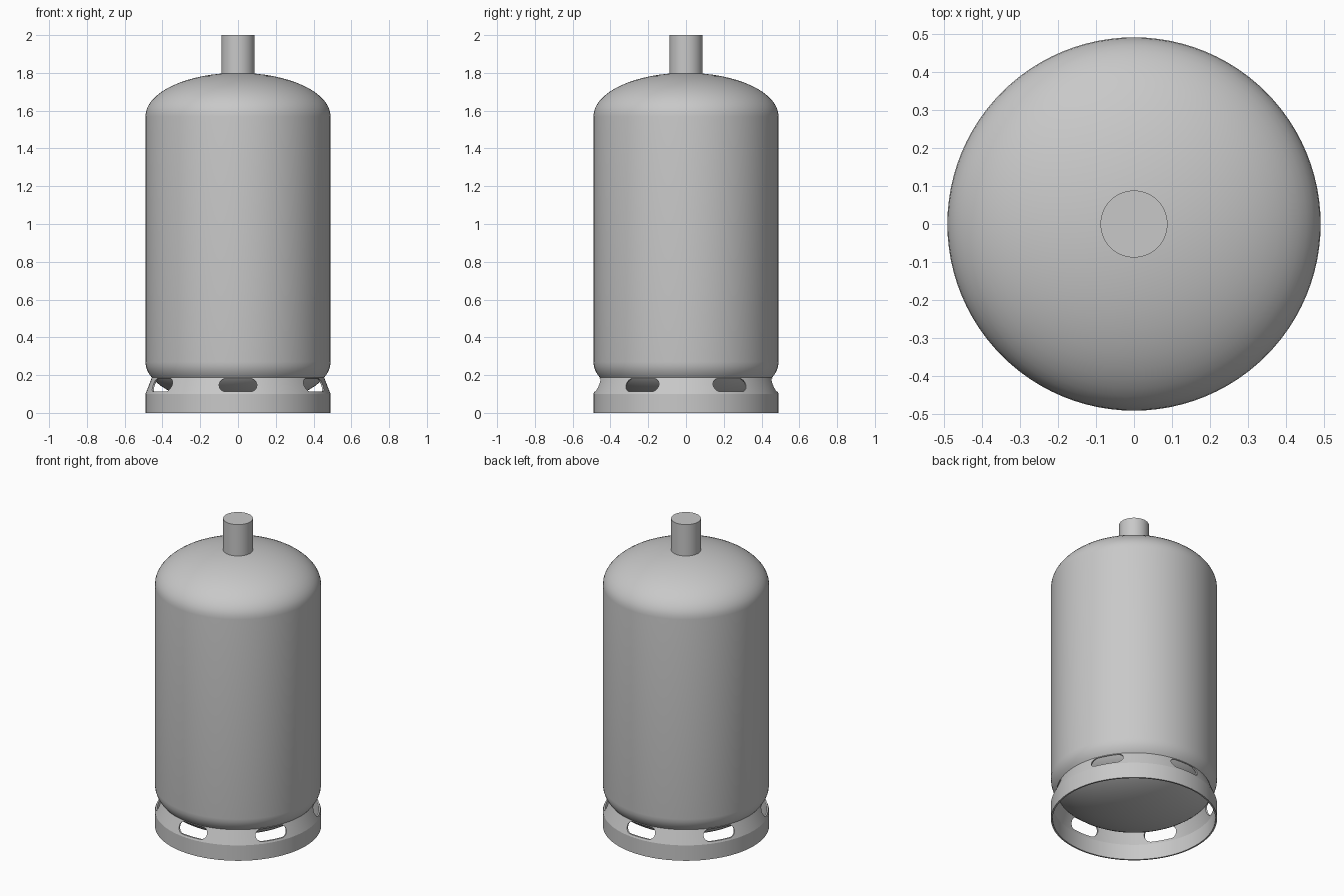
import bpy, bmesh, math
from mathutils import Matrix

cube = bpy.data.objects.get("Cube")
if cube:
    bpy.data.objects.remove(cube)

grey = bpy.data.materials.new("grey paint")
grey.use_nodes = True
GREY = (0.58, 0.58, 0.58, 1)
grey.diffuse_color = GREY
grey.node_tree.nodes["Principled BSDF"].inputs["Base Color"].default_value = GREY

R, CAP = 0.49, 0.23          # body radius, end cap height
LOW, HIGH = 0.27, 1.57       # ends of the straight wall


def finish(name, bm):
    bmesh.ops.recalc_face_normals(bm, faces=bm.faces)
    mesh = bpy.data.meshes.new(name)
    bm.to_mesh(mesh)
    bm.free()
    mesh.materials.append(grey)
    obj = bpy.data.objects.new(name, mesh)
    bpy.context.collection.objects.link(obj)
    return obj


def lathe(name, profile, closed=False, steps=96):
    """Spin (radius, height) points about the vertical axis."""
    bm = bmesh.new()
    verts = [bm.verts.new((r, 0, z)) for r, z in profile]
    edges = [bm.edges.new(pair) for pair in zip(verts, verts[1:])]
    if closed:
        edges.append(bm.edges.new((verts[-1], verts[0])))
    bmesh.ops.spin(bm, geom=verts + edges, axis=(0, 0, 1), cent=(0, 0, 0),
                   angle=math.tau, steps=steps)
    bmesh.ops.remove_doubles(bm, verts=bm.verts, dist=1e-5)
    return finish(name, bm)


def smooth(obj, angle):
    bpy.ops.object.select_all(action='DESELECT')
    obj.select_set(True)
    bpy.context.view_layer.objects.active = obj
    bpy.ops.object.shade_smooth_by_angle(angle=math.radians(angle))


# Tank: straight wall between two elliptical end caps
N = 16
quarter = [math.pi / 2 * i / N for i in range(N + 1)]
bottom = [(R * math.sin(a), LOW - CAP * math.cos(a)) for a in quarter]
top = [(R * math.cos(a), HIGH + CAP * math.sin(a)) for a in quarter]
tank = lathe("tank", bottom + top)

# Valve neck: plain cylinder on top
neck = lathe("valve_neck", [(0, 1.78), (0.088, 1.78), (0.088, 2), (0, 2)], steps=64)

# Foot ring: thin wall, vertical below and leaning inward above
T = 0.01
foot = lathe("foot_ring", [(R, 0), (R, 0.10), (0.455, 0.19),
                           (0.455 - T, 0.19), (R - T, 0.10), (R - T, 0)], closed=True)


# Six rounded slots through the foot ring
def slot_cutters():
    bm = bmesh.new()
    half, rad, mid = 0.065, 0.035, 0.147
    for k in range(6):
        turn = Matrix.Rotation(math.radians(30 + 60 * k), 4, 'Z')
        outline = []
        for side in (1, -1):
            for i in range(13):
                a = math.pi * i / 12 - side * math.pi / 2
                outline.append((0.36, side * half + rad * math.cos(a),
                                mid + rad * math.sin(a)))
        face = bm.faces.new([bm.verts.new(turn @ Matrix.Translation(p).to_translation())
                             for p in outline])
        made = bmesh.ops.extrude_face_region(bm, geom=[face])["geom"]
        bmesh.ops.translate(bm, vec=turn @ Matrix.Translation((0.2, 0, 0)).to_translation(),
                            verts=[v for v in made if isinstance(v, bmesh.types.BMVert)])
    return finish("slot_cutters", bm)


cutters = slot_cutters()
cut = foot.modifiers.new("slots", 'BOOLEAN')
cut.operation = 'DIFFERENCE'
cut.solver = 'EXACT'
cut.object = cutters
bpy.context.view_layer.objects.active = foot
foot.select_set(True)
bpy.ops.object.modifier_apply(modifier=cut.name)
bpy.data.objects.remove(cutters)

smooth(tank, 40)
smooth(neck, 40)
smooth(foot, 15)
